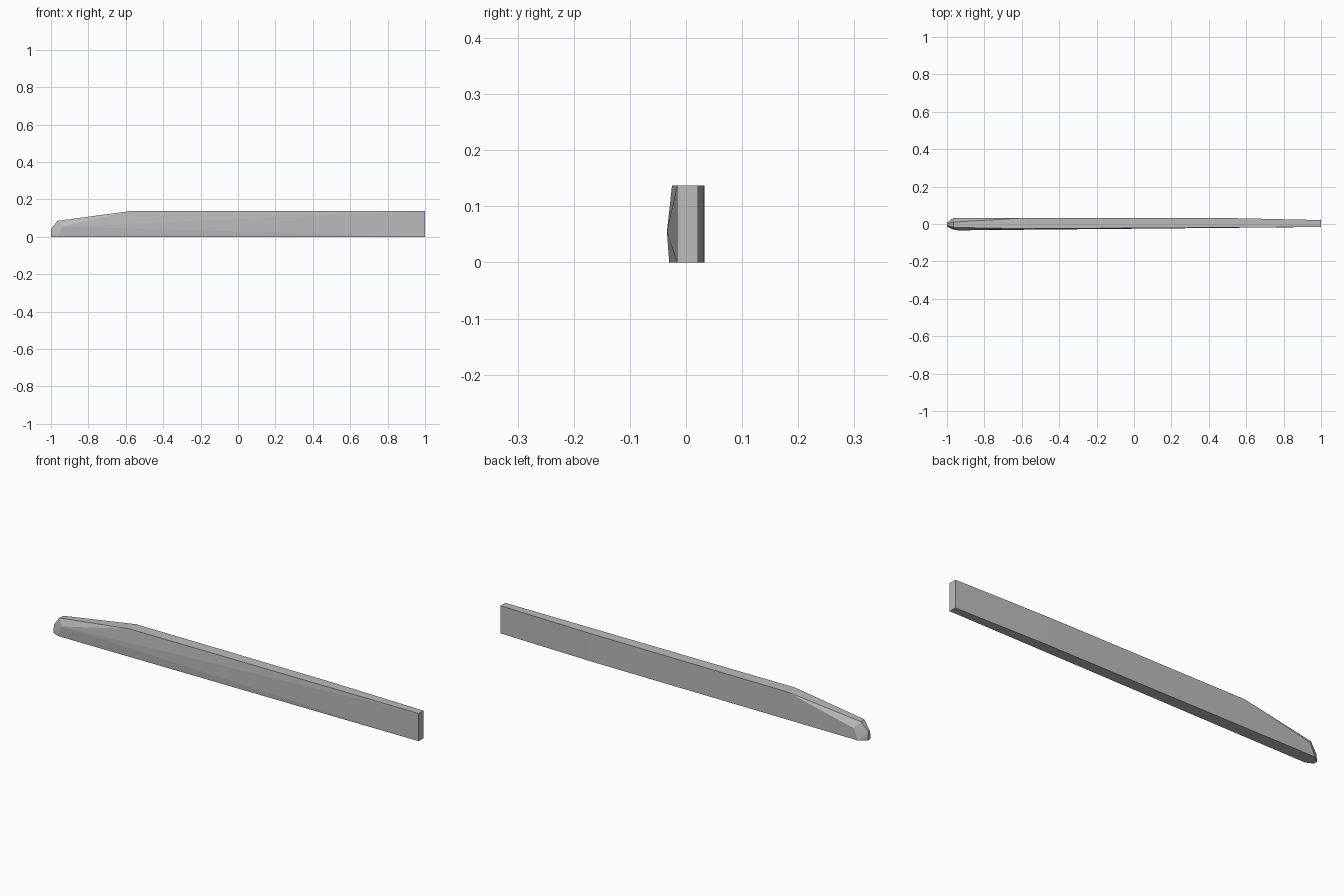
import bpy, bmesh

if "Cube" in bpy.data.objects:
    bpy.data.objects.remove(bpy.data.objects["Cube"])

# Cross-section corners (y, z) at stations along the bar
stations = {
    1.0:    [(-.016, 0), (-.016, .137), (.021, .137), (.021, 0)],           # square end
    0.5:    [(.032, 0), (.032, .137)],                                      # back side starts tapering
    -0.58:  [(-.025, .137), (.033, .137)],                                  # top slope starts
    -0.94:  [(-.034, .055), (.033, .055)],                                  # widest point of nose
    -0.965: [(-.030, 0), (.033, 0), (-.018, .085), (.010, .085)],           # nose shoulder
    -1.0:   [(-.014, 0), (-.014, .02), (-.008, .042), (.002, .042), (.006, .02), (.006, 0)],  # tip
}

# Faceted bar wrapped around the stations
bm = bmesh.new()
for x, corners in stations.items():
    for y, z in corners:
        bm.verts.new((x, y, z))
bmesh.ops.convex_hull(bm, input=bm.verts[:])
bmesh.ops.dissolve_limit(bm, angle_limit=0.002, verts=bm.verts[:], edges=bm.edges[:])
bmesh.ops.recalc_face_normals(bm, faces=bm.faces[:])
mesh = bpy.data.meshes.new("tapered_bar")
bm.to_mesh(mesh)
bm.free()

# Plain grey
grey = bpy.data.materials.new("grey")
grey.diffuse_color = (0.5, 0.5, 0.5, 1)
grey.use_nodes = True
grey.node_tree.nodes["Principled BSDF"].inputs["Base Color"].default_value = grey.diffuse_color
mesh.materials.append(grey)

bar = bpy.data.objects.new("tapered_bar", mesh)
bpy.context.collection.objects.link(bar)
